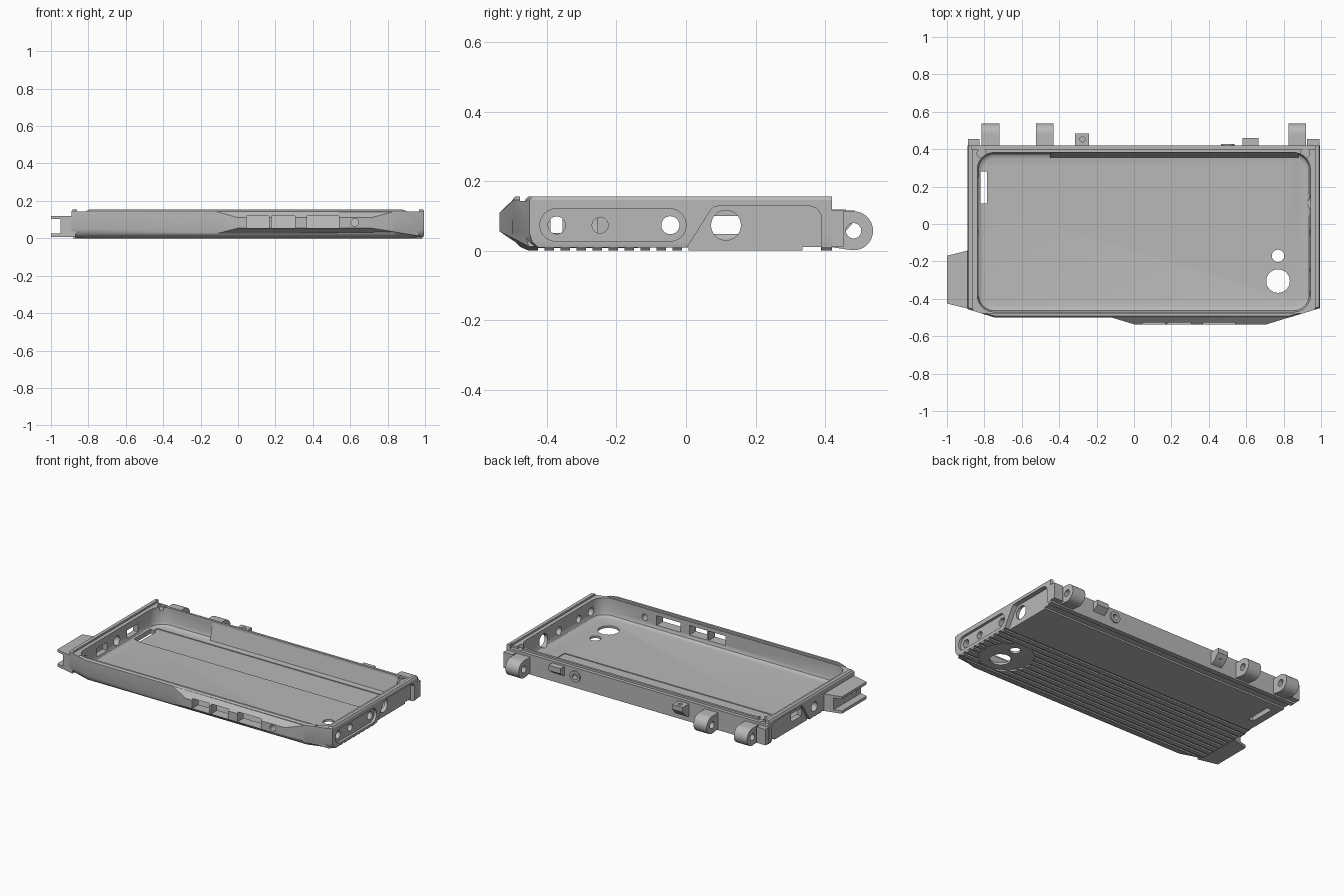
import bpy, bmesh
from math import sin, cos, pi

old = bpy.data.objects.get("Cube")
if old:
    bpy.data.objects.remove(old, do_unlink=True)

grey = bpy.data.materials.new("matte grey")
grey.use_nodes = True
grey.diffuse_color = (0.48, 0.48, 0.48, 1)
bsdf = next(n for n in grey.node_tree.nodes if n.type == 'BSDF_PRINCIPLED')
bsdf.inputs["Base Color"].default_value = grey.diffuse_color
bsdf.inputs["Roughness"].default_value = 0.6


def finish(name, bm):
    bmesh.ops.recalc_face_normals(bm, faces=bm.faces)
    mesh = bpy.data.meshes.new(name)
    bm.to_mesh(mesh)
    bm.free()
    mesh.materials.append(grey)
    ob = bpy.data.objects.new(name, mesh)
    bpy.context.collection.objects.link(ob)
    return ob


def loft(name, loops):
    """Closed solid through a stack of equal-length loops."""
    bm = bmesh.new()
    rings = [[bm.verts.new(p) for p in loop] for loop in loops]
    n = len(rings[0])
    for a, b in zip(rings, rings[1:]):
        for i in range(n):
            j = (i + 1) % n
            bm.faces.new((a[i], a[j], b[j], b[i]))
    bm.faces.new(rings[0][::-1])
    bm.faces.new(rings[-1])
    return finish(name, bm)


def prism(name, axis, pts, lo, hi):
    """Extrude a 2D outline along one axis."""
    place = {'x': lambda p, t: (t, p[0], p[1]),
             'y': lambda p, t: (p[0], t, p[1]),
             'z': lambda p, t: (p[0], p[1], t)}[axis]
    return loft(name, [[place(p, t) for p in pts] for t in (lo, hi)])


def hull(name, pts):
    bm = bmesh.new()
    for p in pts:
        bm.verts.new(p)
    bmesh.ops.convex_hull(bm, input=bm.verts)
    return finish(name, bm)


def box(name, x0, x1, y0, y1, z0, z1):
    return prism(name, 'z', [(x0, y0), (x1, y0), (x1, y1), (x0, y1)], z0, z1)


def circle(u, v, r, n=32):
    return [(u + r * cos(2 * pi * i / n), v + r * sin(2 * pi * i / n)) for i in range(n)]


def rounded(u0, u1, v0, v1, r, n=8):
    pts = []
    for k, (u, v) in enumerate(((u1 - r, v1 - r), (u0 + r, v1 - r), (u0 + r, v0 + r), (u1 - r, v0 + r))):
        for i in range(n + 1):
            a = pi / 2 * (k + i / n)
            pts.append((u + r * cos(a), v + r * sin(a)))
    return pts


def combine(ob, other, op='DIFFERENCE'):
    """Apply a boolean and drop the helper."""
    mod = ob.modifiers.new("cut", 'BOOLEAN')
    mod.operation, mod.solver, mod.object = op, 'EXACT', other
    dg = bpy.context.evaluated_depsgraph_get()
    mesh = bpy.data.meshes.new_from_object(ob.evaluated_get(dg))
    ob.modifiers.clear()
    ob.data = mesh
    bpy.data.objects.remove(other, do_unlink=True)


parts = []

# Tray body: chamfered outline with a rolled lower front edge
def outline(z, front, end):
    l, r, f = -0.89 + end, 0.995 - end, -0.50 + front
    return [(l, 0.42, z), (l, f + 0.045, z), (-0.745, f, z),
            (0.83, f, z), (r, f + 0.05, z), (r, 0.42, z)]

body = loft("tray_body", [outline(*s) for s in (
    (0, 0.048, 0.012), (0.01, 0.024, 0.003), (0.025, 0.008, 0), (0.05, 0, 0),
    (0.145, 0, 0), (0.155, 0.008, 0.006))])

# Faceted grip bulge on the front
bulge = hull("front_bulge", [
    (0, -0.536, 0.055), (0.71, -0.536, 0.055), (0, -0.536, 0.11), (0.71, -0.536, 0.11),
    (-0.13, -0.497, 0.147), (0.85, -0.493, 0.147), (-0.2, -0.458, 0.002), (0.975, -0.452, 0.012),
    (-0.13, -0.4, 0.147), (0.85, -0.4, 0.147), (-0.2, -0.4, 0.002), (0.975, -0.4, 0.012)])
combine(body, bulge, 'UNION')

# Grooved slide block on the right end
block = prism("slide_block", 'z', [(-0.87, -0.457), (-1.0, -0.425), (-1.0, -0.17), (-0.87, -0.137)],
              0.008, 0.118)
combine(block, box("slot", -1.1, -0.95, -0.6, 0, 0.026, 0.102))
combine(block, box("window", -1.1, -0.8, -0.39, -0.355, 0.05, 0.098))
parts.append(block)

# Inner cavity with filleted floor, lowered rims and floor panel
cavity = loft("cavity", [[(x, y, z) for x, y in rounded(-0.838 + i, 0.943 - i, -0.47 + i, 0.382 - i, 0.09 - i)]
                         for z, i in ((0.025, 0.032), (0.028, 0.018), (0.036, 0.007), (0.055, 0), (0.3, 0))])
cutters = [cavity,
           box("rim_step", -0.862, 0.967, -0.478, 0.6, 0.143, 0.3),
           box("back_step", -0.866, 0.971, 0.397, 0.6, 0.13, 0.3),
           box("floor_panel", -0.8, 0.8, 0.103, 0.316, 0.02, 0.05),
           box("floor_slot", -0.822, -0.785, 0.11, 0.28, -0.1, 0.06),
           box("bottom_channel", -1.1, 1.1, 0.335, 0.388, -0.1, 0.011)]

# Underside grooves and round recess around the two lens holes
for i in range(10):
    y = -0.425 + i * 0.046
    cutters.append(box("groove", -1.1, 1.1, y, y + 0.018, -0.1, 0.009))
cutters.append(prism("lens_recess", 'z', circle(0.77, -0.25, 0.165, 48), -0.1, 0.0105))
for y, r in ((-0.305, 0.063), (-0.17, 0.033)):
    cutters.append(prism("lens_hole", 'z', circle(0.77, y, r), -0.1, 0.1))

# Front button windows and small round port
for x0, x1 in ((0.045, 0.167), (0.18, 0.305), (0.37, 0.54)):
    cutters.append(box("button_window", x0, x1, -0.6, -0.44, 0.056, 0.118))
cutters.append(prism("round_port", 'y', circle(0.625, 0.085, 0.02), -0.6, -0.44))

# End scoops, with a slanted leading edge
scoop = [(-0.015, -0.02), (0.07, 0.115), (0.08, 0.125), (0.1, 0.13), (0.35, 0.13),
         (0.375, 0.122), (0.39, 0.1), (0.39, -0.02)]
cutters += [prism("scoop", 'x', scoop, 0.964, 1.2), prism("scoop", 'x', scoop, -1.2, -0.872)]

# Recessed oval and ports in the ends
cutters.append(prism("oval_recess", 'x', rounded(-0.42, 0, 0.027, 0.12, 0.046), 0.978, 1.2))
for y, r in ((-0.372, 0.025), (-0.247, 0.023), (-0.045, 0.026), (0.115, 0.043)):
    cutters.append(prism("end_port", 'x', circle(y, 0.073, r), 0.9, 1.2))
cutters.append(prism("far_port", 'x', circle(-0.045, 0.073, 0.03), -1.2, -0.78))
for y0, y1 in ((0.06, 0.17), (-0.255, -0.145), (-0.39, -0.355)):
    cutters.append(box("far_window", -0.95, -0.78, y0, y1, 0.048, 0.1))

# Back wall ports and rim screw holes
for x in (0.5, -0.28):
    cutters.append(prism("back_port", 'y', circle(x, 0.075, 0.018), 0.3, 0.6))
for x in (-0.815, 0.915):
    cutters.append(prism("screw_hole", 'z', circle(x, 0.378, 0.024), 0.125, 0.3))
for c in cutters:
    combine(body, c)
parts.append(body)

# Sloped inner face along the back wall
parts.append(prism("inner_ramp", 'x', [(0.39, 0.02), (0.355, 0.022), (0.382, 0.13), (0.39, 0.13)], -0.45, 0.88))

# Hinge lugs
for x0, x1 in ((-0.815, -0.72), (-0.525, -0.43), (0.825, 0.92)):
    ring = circle(0.482, 0.057, 0.056, 48)
    lug = hull("hinge_lug", [(x, y, z) for x in (x0, x1)
                             for y, z in ring + [(0.405, 0.012), (0.405, 0.113)]])
    combine(lug, prism("pin_hole", 'x', circle(0.482, 0.057, 0.022), -1.2, 1.2))
    parts.append(lug)

# Corner ends of the back wall
for x0, x1 in ((-0.888, -0.825), (0.925, 0.993)):
    parts.append(box("corner_post", x0, x1, 0.395, 0.455, 0.012, 0.115))

# Latch block, stop wedge and ring boss on the back
latch = prism("latch_block", 'x', [(0.41, 0.03), (0.45, 0.045), (0.485, 0.085), (0.485, 0.115), (0.41, 0.115)],
              -0.315, -0.24)
combine(latch, prism("latch_hole", 'z', circle(-0.275, 0.453, 0.014), 0.06, 0.2))
parts.append(latch)
parts.append(prism("stop_wedge", 'x', [(0.41, 0.05), (0.46, 0.085), (0.46, 0.118), (0.41, 0.118)], 0.58, 0.665))
boss = prism("ring_boss", 'y', circle(0.5, 0.075, 0.036), 0.41, 0.428)
combine(boss, prism("boss_hole", 'y', circle(0.5, 0.075, 0.018), 0.3, 0.6))
parts.append(boss)

bpy.ops.object.select_all(action='DESELECT')
for ob in parts:
    ob.select_set(True)
bpy.context.view_layer.objects.active = body
bpy.ops.object.shade_smooth_by_angle(angle=pi / 6)
